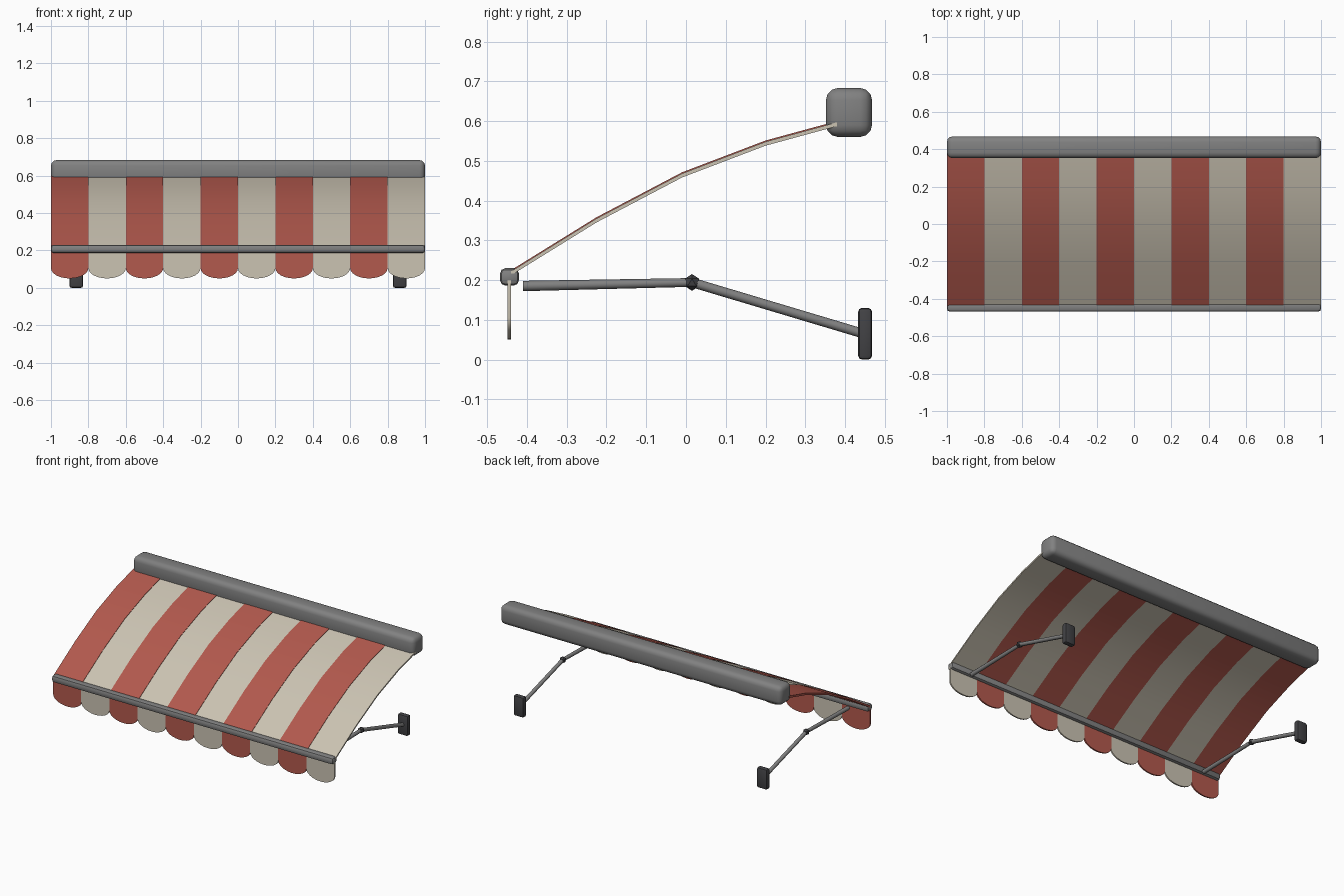
import bpy, bmesh, math
from mathutils import Vector

if "Cube" in bpy.data.objects:
    bpy.data.objects.remove(bpy.data.objects["Cube"])


def material(name, rgb):
    m = bpy.data.materials.new(name)
    m.diffuse_color = (*rgb, 1)
    m.use_nodes = True
    m.node_tree.nodes["Principled BSDF"].inputs["Base Color"].default_value = m.diffuse_color
    return m


RED = material("red_fabric", (0.45, 0.10, 0.075))
CREAM = material("cream_fabric", (0.60, 0.55, 0.45))
METAL = material("grey_metal", (0.22, 0.22, 0.22))
DARK = material("dark_metal", (0.055, 0.055, 0.06))


def finish(name, bm, mat, smooth=True):
    bmesh.ops.recalc_face_normals(bm, faces=bm.faces)
    me = bpy.data.meshes.new(name)
    bm.to_mesh(me)
    bm.free()
    me.materials.append(mat)
    ob = bpy.data.objects.new(name, me)
    bpy.context.collection.objects.link(ob)
    if smooth:
        bpy.ops.object.select_all(action='DESELECT')
        bpy.context.view_layer.objects.active = ob
        ob.select_set(True)
        bpy.ops.object.shade_smooth_by_angle(angle=math.radians(40))
    return ob


def box(name, lo, hi, bevel, segments, mat):
    lo, hi = Vector(lo), Vector(hi)
    bm = bmesh.new()
    bmesh.ops.create_cube(bm, size=1)
    for v in bm.verts:
        v.co = (lo + hi) / 2 + v.co * (hi - lo)
    bmesh.ops.bevel(bm, geom=bm.edges[:], offset=bevel, segments=segments,
                    profile=0.5, affect='EDGES')
    return finish(name, bm, mat)


def rod(name, a, b, r1, r2, mat):
    a, b = Vector(a), Vector(b)
    bm = bmesh.new()
    bmesh.ops.create_cone(bm, cap_ends=True, segments=10, radius1=r1, radius2=r2,
                          depth=(b - a).length)
    rot = (b - a).to_track_quat('Z', 'Y')
    for v in bm.verts:
        v.co = (a + b) / 2 + rot @ v.co
    return finish(name, bm, mat)


def extruded(name, outline, offset, mat):
    bm = bmesh.new()
    f = bm.faces.new([bm.verts.new(p) for p in outline])
    new = bmesh.ops.extrude_face_region(bm, geom=[f])["geom"]
    bmesh.ops.translate(bm, vec=offset, verts=[v for v in new if isinstance(v, bmesh.types.BMVert)])
    return finish(name, bm, mat)


# roller housing and front bar
box("roller_housing", (-1, 0.352, 0.56), (1, 0.468, 0.683), 0.03, 3, METAL)
box("front_bar", (-1, -0.468, 0.186), (1, -0.42, 0.23), 0.014, 2, METAL)

# striped canopy with a scalloped valance under each stripe
curve = [(0.38, 0.592), (0.2, 0.543), (-0.01, 0.463), (-0.225, 0.35), (-0.44, 0.217)]
half = 0.005
for i in range(10):
    x = -1 + 0.2 * i
    mat = CREAM if i % 2 else RED
    lift = 0 if i % 2 else 0.003
    top = [(x, y, z + half + lift) for y, z in curve]
    bottom = [(x, y, z - half) for y, z in reversed(curve)]
    extruded(f"canopy_stripe_{i + 1}", top + bottom, (0.2, 0, 0), mat)

    scallop = [(x + 0.1 - 0.1 * math.cos(math.pi * k / 12), -0.449,
                0.105 - 0.055 * math.sin(math.pi * k / 12)) for k in range(13)]
    extruded(f"valance_scallop_{i + 1}",
             [(x, -0.449, 0.2)] + scallop + [(x + 0.2, -0.449, 0.2)], (0, 0.009, 0), mat)

# folding arms with wall brackets
for side, s in (("left", -1), ("right", 1)):
    x = 0.865 * s
    elbow = (x, 0.015, 0.194)
    box(f"wall_bracket_{side}", (x - 0.036, 0.433, 0), (x + 0.036, 0.468, 0.13), 0.01, 2, DARK)
    rod(f"rear_arm_{side}", (x, 0.45, 0.064), elbow, 0.012, 0.012, METAL)
    rod(f"front_arm_{side}", elbow, (x, -0.41, 0.185), 0.011, 0.013, METAL)
    bm = bmesh.new()
    bmesh.ops.create_icosphere(bm, subdivisions=1, radius=0.021)
    bmesh.ops.translate(bm, vec=elbow, verts=bm.verts)
    finish(f"elbow_joint_{side}", bm, DARK, smooth=False)
